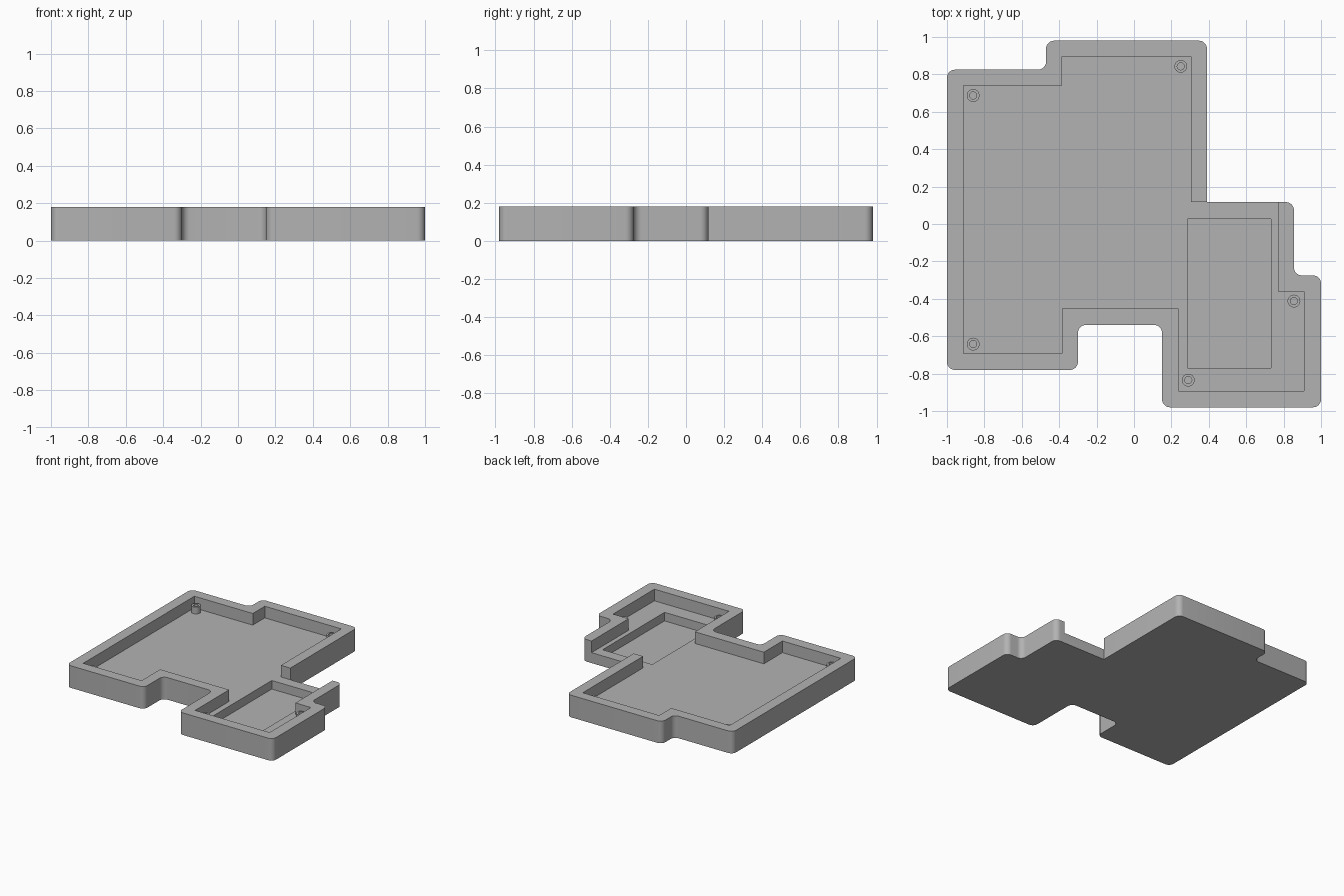
import bpy, bmesh, math
from mathutils import Vector

cube = bpy.data.objects.get("Cube")
if cube:
    bpy.data.objects.remove(cube, do_unlink=True)

HEIGHT, DECK, POCKET, POST_TOP = 0.18, 0.085, 0.015, 0.14

grey = bpy.data.materials.new("plain grey")
grey.use_nodes = True
colour = (0.45, 0.45, 0.45, 1)
grey.diffuse_color = colour
grey.node_tree.nodes["Principled BSDF"].inputs["Base Color"].default_value = colour


def rounded(corners, r, sharp=(), steps=8):
    """Round every corner of a right-angled outline except the sharp ones."""
    pts = []
    for i, c in enumerate(corners):
        p = Vector(c)
        if i in sharp or r == 0:
            pts.append(p)
            continue
        a = (Vector(corners[i - 1]) - p).normalized() * r
        b = (Vector(corners[(i + 1) % len(corners)]) - p).normalized() * r
        for k in range(steps + 1):
            t = k / steps * math.pi / 2
            pts.append(p + a * (1 - math.sin(t)) + b * (1 - math.cos(t)))
    return pts


def make_object(name, bm):
    bmesh.ops.recalc_face_normals(bm, faces=bm.faces)
    mesh = bpy.data.meshes.new(name)
    bm.to_mesh(mesh)
    bm.free()
    mesh.materials.append(grey)
    ob = bpy.data.objects.new(name, mesh)
    bpy.context.collection.objects.link(ob)
    return ob


def prism(name, outline, z0, z1):
    bm = bmesh.new()
    face = bm.faces.new([bm.verts.new((p[0], p[1], z0)) for p in outline])
    ext = bmesh.ops.extrude_face_region(bm, geom=[face])
    verts = [v for v in ext["geom"] if isinstance(v, bmesh.types.BMVert)]
    bmesh.ops.translate(bm, vec=(0, 0, z1 - z0), verts=verts)
    return make_object(name, bm)


def activate(ob):
    bpy.ops.object.select_all(action='DESELECT')
    ob.select_set(True)
    bpy.context.view_layer.objects.active = ob


def cut(body, cutter):
    mod = body.modifiers.new("cut", 'BOOLEAN')
    mod.operation, mod.solver, mod.object = 'DIFFERENCE', 'EXACT', cutter
    activate(body)
    bpy.ops.object.modifier_apply(modifier=mod.name)
    bpy.data.objects.remove(cutter, do_unlink=True)


# Outer tray block; the corner beside the rear opening stays sharp
outer = [(-1, -.78), (-.3, -.78), (-.3, -.54), (.15, -.54), (.15, -.98),
         (1, -.98), (1, -.275), (.855, -.275), (.855, .117), (.39, .117),
         (.39, .98), (-.47, .98), (-.47, .825), (-1, .825)]
tray = prism("tray", rounded(outer, .043, sharp=(9,)), 0, HEIGHT)

# Main cavity, running out through the rear opening
cavity = [(-.912, -.692), (-.385, -.692), (-.385, -.453), (.237, -.453),
          (.237, -.892), (.91, -.892), (.91, -.36), (.77, -.36), (.77, .2),
          (.42, .2), (.42, .117), (.305, .117), (.305, .895), (-.385, .895),
          (-.385, .74), (-.912, .74)]
cut(tray, prism("cavity_cutter", cavity, DECK, HEIGHT + .1))

# Deeper rectangular pocket
pocket = [(.285, -.77), (.733, -.77), (.733, .028), (.285, .028)]
cut(tray, prism("pocket_cutter", pocket, POCKET, HEIGHT + .1))

activate(tray)
bpy.ops.object.shade_smooth_by_angle()


# Hollow screw posts
def screw_post(name, x, y, r_out=.034, r_in=.019, n=32):
    bm = bmesh.new()
    loops = []
    for r, z in ((r_out, DECK), (r_out, POST_TOP), (r_in, POST_TOP), (r_in, DECK)):
        loops.append([bm.verts.new((x + r * math.cos(math.tau * i / n),
                                    y + r * math.sin(math.tau * i / n), z))
                      for i in range(n)])
    for k in range(4):
        a, b = loops[k], loops[(k + 1) % 4]
        for i in range(n):
            j = (i + 1) % n
            bm.faces.new((a[i], a[j], b[j], b[i]))
    activate(make_object(name, bm))
    bpy.ops.object.shade_smooth_by_angle()


posts = {"rear_right": (-.86, .687), "rear_left": (.25, .843),
         "front_right": (-.86, -.642), "side_left": (.855, -.412),
         "front_left": (.29, -.835)}
for place, (px, py) in posts.items():
    screw_post("screw_post_" + place, px, py)
